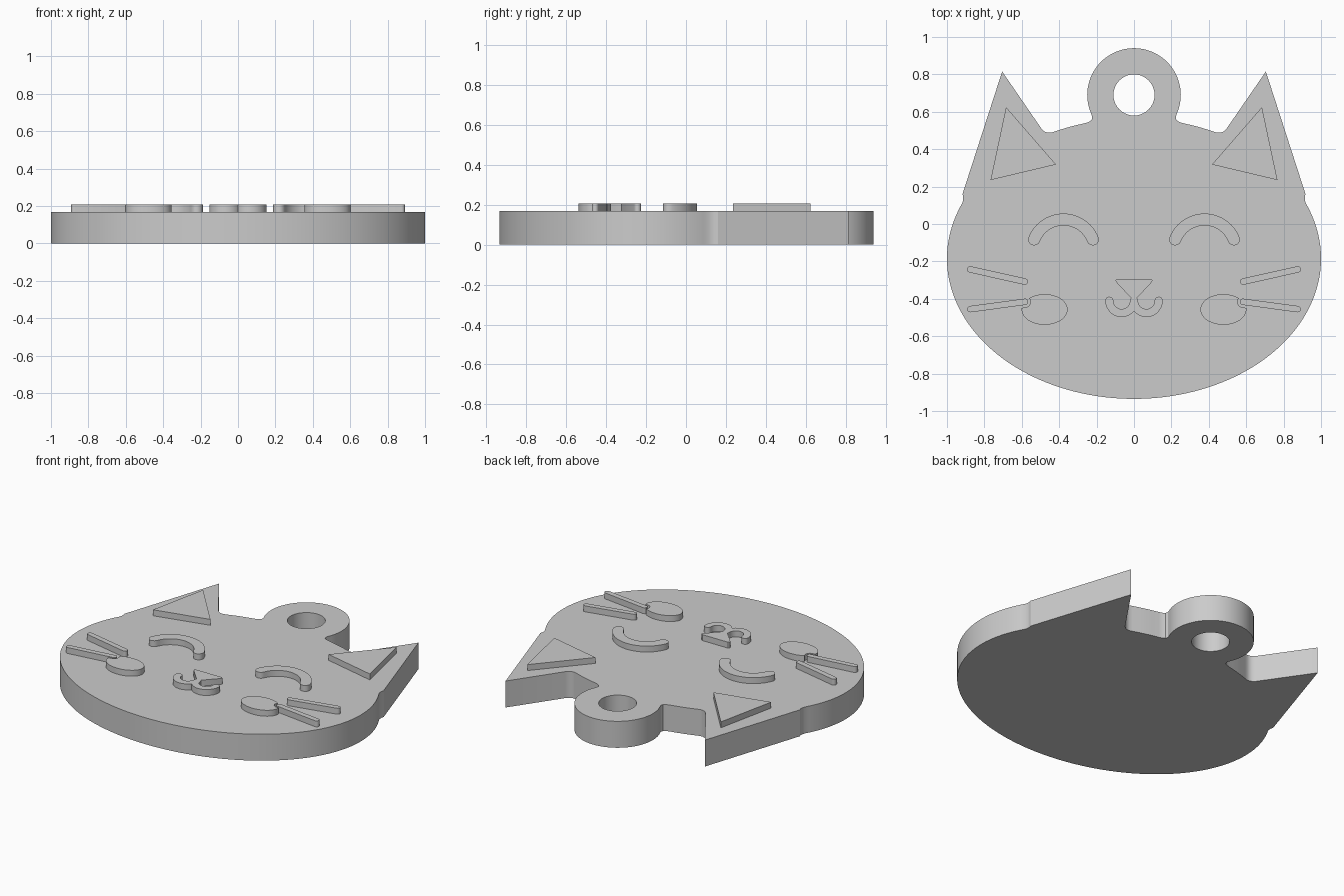
import bpy
import bmesh
from math import sin, cos, pi, radians, sqrt
from mathutils import Vector

cube = bpy.data.objects.get("Cube")
if cube:
    bpy.data.objects.remove(cube)

BODY_TOP = 0.169
DETAIL_TOP = 0.207
SINK = 0.01

grey = bpy.data.materials.new("plain grey")
grey.use_nodes = True
grey.diffuse_color = (0.6, 0.6, 0.6, 1)
grey.node_tree.nodes["Principled BSDF"].inputs["Base Color"].default_value = (0.6, 0.6, 0.6, 1)


def arc(cx, cy, rx, ry, start, end, n):
    """Points on an elliptical arc, angles in degrees."""
    angles = [radians(start + (end - start) * i / n) for i in range(n + 1)]
    return [(cx + rx * cos(a), cy + ry * sin(a)) for a in angles]


def mirror(points):
    return [(-x, y) for x, y in points]


def stroke(path, r, n=8):
    """Outline of a path drawn with a round pen of radius r."""
    pts = [Vector(p) for p in path]
    dirs = [(pts[min(i + 1, len(pts) - 1)] - pts[max(i - 1, 0)]).normalized()
            for i in range(len(pts))]
    sides = [Vector((-d.y, d.x)) * r for d in dirs]
    left = [p + s for p, s in zip(pts, sides)]
    right = [p - s for p, s in zip(pts, sides)]

    def cap(p, s, d):
        return [p + s * cos(pi * i / n) + d * r * sin(pi * i / n) for i in range(1, n)]

    outline = left + cap(pts[-1], sides[-1], dirs[-1])
    outline += right[::-1] + cap(pts[0], -sides[0], -dirs[0])
    return [tuple(p) for p in outline]


def evaluated_mesh(obj):
    deps = bpy.context.evaluated_depsgraph_get()
    return bpy.data.meshes.new_from_object(obj.evaluated_get(deps))


def plate(name, outlines, z0=BODY_TOP - SINK, z1=DETAIL_TOP):
    """Extrude closed flat outlines; an inner outline becomes a hole."""
    curve = bpy.data.curves.new(name, "CURVE")
    curve.dimensions = "2D"
    curve.fill_mode = "BOTH"
    curve.extrude = (z1 - z0) / 2
    for points in outlines:
        spline = curve.splines.new("POLY")
        spline.points.add(len(points) - 1)
        for p, (x, y) in zip(spline.points, points):
            p.co = (x, y, 0, 1)
        spline.use_cyclic_u = True
    temp = bpy.data.objects.new(name + "_curve", curve)
    bpy.context.collection.objects.link(temp)
    mesh = evaluated_mesh(temp)
    bpy.data.objects.remove(temp)

    bm = bmesh.new()
    bm.from_mesh(mesh)
    bmesh.ops.translate(bm, verts=bm.verts, vec=(0, 0, (z0 + z1) / 2))
    bmesh.ops.remove_doubles(bm, verts=bm.verts, dist=0.0005)
    bmesh.ops.recalc_face_normals(bm, faces=bm.faces)
    bm.to_mesh(mesh)
    bm.free()
    mesh.materials.clear()
    mesh.materials.append(grey)
    obj = bpy.data.objects.new(name, mesh)
    bpy.context.collection.objects.link(obj)
    return obj


def combine(target, tool, operation):
    """Apply a boolean and discard the tool."""
    mod = target.modifiers.new("combine", "BOOLEAN")
    mod.operation = operation
    mod.solver = "EXACT"
    mod.object = tool
    mesh = evaluated_mesh(target)
    target.modifiers.clear()
    target.data = mesh
    bpy.data.objects.remove(tool)


# Head outline: ring, small neck fillets, crown, ear, cheek and chin
CY, RY = -0.185, 0.75


def crown(x):
    return (x, CY + RY * sqrt(1 - x * x))


half = arc(0, 0.69, 0.25, 0.25, 90, -24, 28)
half += [(0.223, 0.57), (0.227, 0.555), (0.242, 0.545)]
half += [crown(0.265 + 0.04 * i) for i in range(5)]
half += [(0.445, 0.488), (0.462, 0.488), (0.48, 0.495), (0.495, 0.51)]
half += [(0.705, 0.815), (0.917, 0.16), (0.913, 0.147), (0.913, 0.133)]
half += arc(0, CY, 1, RY, 23.5, -90, 56)
outline = half + mirror(half[1:-1])[::-1]
hole = arc(0, 0.69, 0.11, 0.11, 0, 360, 40)[:-1]
plate("head_base", [outline, hole], 0, BODY_TOP)

# Paired face details
inner_ear = [(0.684, 0.625), (0.417, 0.318), (0.767, 0.235)]
eye = arc(0.377, -0.145, 0.169, 0.169, 21.6, 158.4, 24)
upper_whisker = [(0.875, -0.243), (0.583, -0.308)]
lower_whisker = [(0.875, -0.455), (0.583, -0.416)]
cheek = arc(0.478, -0.457, 0.123, 0.082, 0, 360, 48)[:-1]

for side, flip in (("left", lambda p: p), ("right", mirror)):
    plate(side + "_inner_ear", [flip(inner_ear)])
    plate(side + "_closed_eye", [flip(stroke(eye, 0.032))])
    plate(side + "_upper_whisker", [flip(stroke(upper_whisker, 0.017))])
    plate(side + "_lower_whisker", [flip(stroke(lower_whisker, 0.017))])
    # The cheek is notched to leave a gap around the whisker tip
    blush = plate(side + "_cheek", [flip(cheek)])
    notch = plate("notch", [flip(stroke(lower_whisker, 0.03))], 0.1, 0.3)
    combine(blush, notch, "DIFFERENCE")

# Nose joined with the two curls of the mouth
muzzle = plate("nose_and_mouth", [[(-0.09, -0.293), (0.09, -0.293), (0.1, -0.3),
                                   (0.096, -0.31), (0.012, -0.4), (-0.012, -0.4),
                                   (-0.096, -0.31), (-0.1, -0.3)]])
curl = stroke(arc(0.066, -0.41, 0.066, 0.066, 180, 360, 20), 0.0215)
for points in (curl, mirror(curl)):
    combine(muzzle, plate("mouth_curl", [points]), "UNION")

# Smooth the curved walls and keep the rims sharp
bpy.ops.object.select_all(action="DESELECT")
for obj in bpy.context.collection.objects:
    if obj.type == "MESH" and obj.data.materials and obj.data.materials[0] == grey:
        obj.select_set(True)
        bpy.context.view_layer.objects.active = obj
bpy.ops.object.shade_smooth_by_angle(angle=radians(30))
